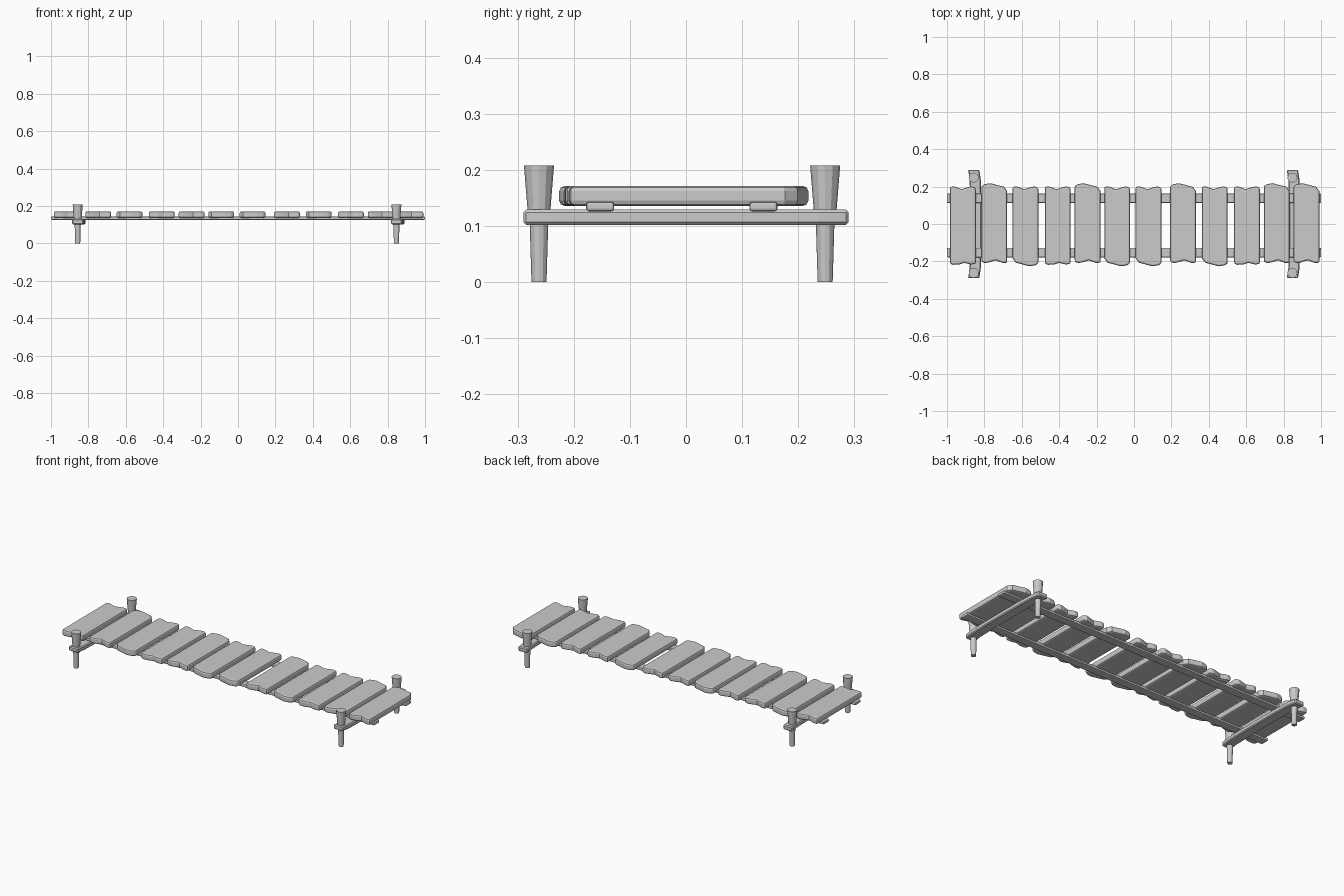
import bpy, bmesh, math

if "Cube" in bpy.data.objects:
    bpy.data.objects.remove(bpy.data.objects["Cube"])


def bevel(ob, width, segments):
    m = ob.modifiers.new("bevel", 'BEVEL')
    m.width, m.segments = width, segments
    m.limit_method, m.angle_limit = 'ANGLE', math.radians(50)


def add_object(name, bm):
    bmesh.ops.recalc_face_normals(bm, faces=bm.faces)
    me = bpy.data.meshes.new(name)
    bm.to_mesh(me)
    bm.free()
    ob = bpy.data.objects.new(name, me)
    bpy.context.collection.objects.link(ob)
    return ob


def slab(name, outline, z0, z1, width, segments):
    """Extrude a flat xy outline from z0 to z1 and soften its edges."""
    bm = bmesh.new()
    face = bm.faces.new([bm.verts.new((x, y, z0)) for x, y in outline])
    ext = bmesh.ops.extrude_face_region(bm, geom=[face])
    for v in ext['geom']:
        if isinstance(v, bmesh.types.BMVert):
            v.co.z = z1
    ob = add_object(name, bm)
    bevel(ob, width, segments)
    return ob


# Broken plank ends: (fraction across width, distance from centre)
WAVY = [(-1, .204), (-.65, .204), (-.1, .190), (.35, .200), (.7, .205), (1, .198)]
BULGE = [(-1, .207), (-.75, .217), (-.3, .222), (.3, .211), (.75, .203), (1, .180)]
ROUGH = [(-1, .210), (-.6, .212), (-.1, .204), (.3, .213), (.75, .214), (1, .208)]


def plank(i, x, kind):
    hw = 0.069
    near, far = {'A': (BULGE, WAVY), 'R': (BULGE, WAVY), 'C': (ROUGH, WAVY)}[kind]
    pts = [(f * hw, d) for f, d in far]
    pts += [(-f * hw, -d) for f, d in near]
    if kind == 'R':
        pts = [(-a, -b) for a, b in pts]
    slab(f"plank_{i:02d}", [(x + a, b - .004) for a, b in pts], .136, .171, .009, 2)


# Deck planks
centres = [-.915, -.747, -.58, -.408, -.248, -.09, .078, .262, .432, .604, .763, .922]
for i, (x, kind) in enumerate(zip(centres, "CRACRAARACRR"), 1):
    plank(i, x, kind)

# Long rails under the planks
for name, y in (("front_rail", -.153), ("back_rail", .138)):
    slab(name, [(-1, y - .025), (1, y - .025), (1, y + .025), (-1, y + .025)],
         .126, .143, .005, 2)

# Bowed cross beams and tapered posts at each end
BOW = [(-.29, 0), (-.235, .008), (-.1, .012), (.1, .012), (.235, .008), (.29, 0)]
POST = [(.0134, 0), (.0165, .104), (.0204, .129), (.0268, .208)]
for side, x in (("left", -.857), ("right", .847)):
    outline = [(x + .03 + b, y) for y, b in BOW] + [(x - .03 + b, y) for y, b in BOW[::-1]]
    slab(side + "_cross_beam", outline, .102, .129, .005, 1)
    for end, y in (("front", -.262), ("back", .248)):
        bm = bmesh.new()
        n = 12
        rings = [[bm.verts.new((r * math.cos(math.tau * k / n), r * math.sin(math.tau * k / n), z))
                  for k in range(n)] for r, z in POST]
        for a, b in zip(rings, rings[1:]):
            for k in range(n):
                bm.faces.new((a[k], a[(k + 1) % n], b[(k + 1) % n], b[k]))
        bm.faces.new(rings[0][::-1])
        bm.faces.new(rings[-1])
        post = add_object(f"{side}_{end}_post", bm)
        post.location = (x, y, 0)
